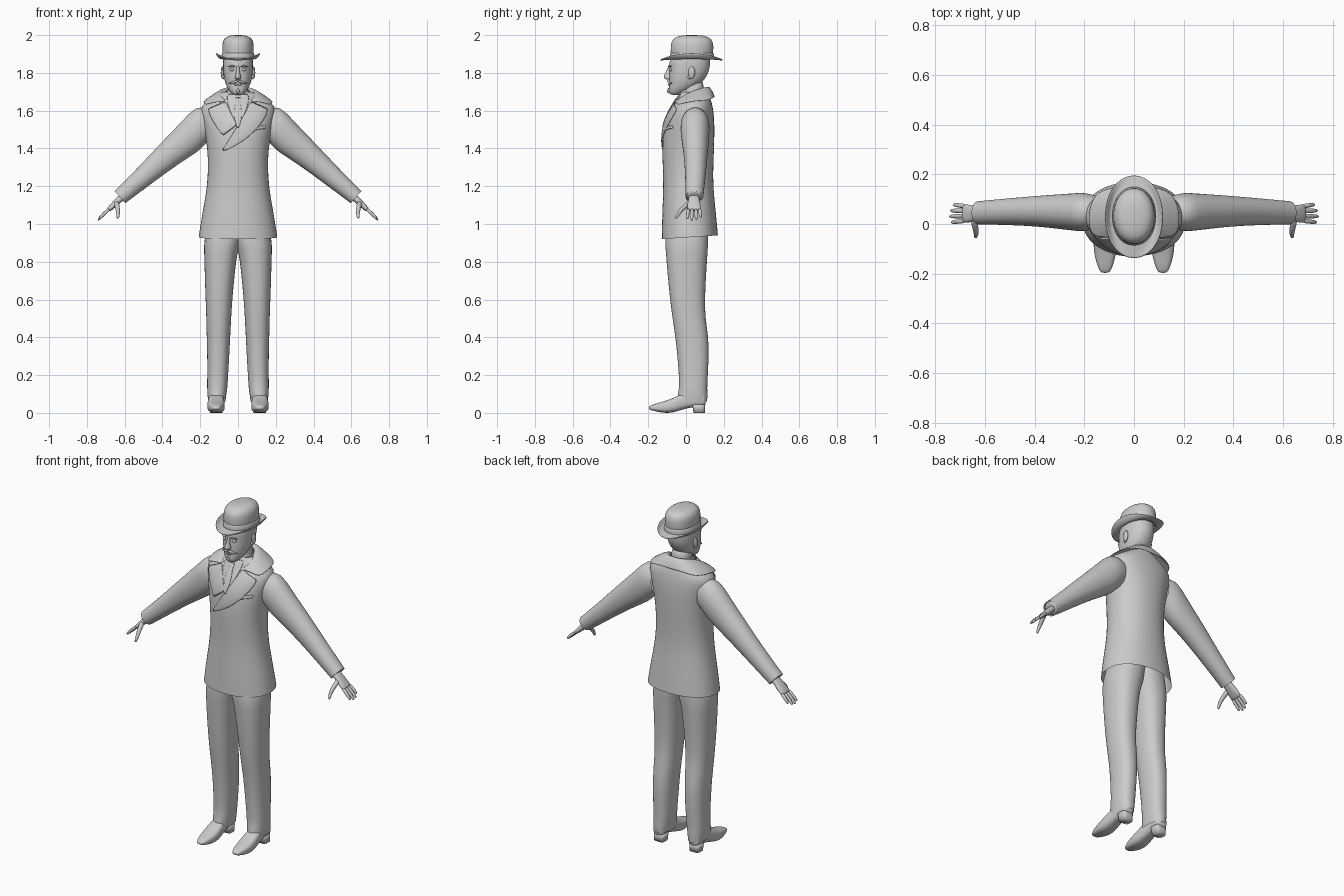
import bpy, math
from mathutils import Vector as V
from mathutils.bvhtree import BVHTree


def ring(c, u, v, n=2.0, seg=24):
    """Superellipse of points around c with half axes u and v."""
    c, u, v, out = V(c), V(u), V(v), []
    for i in range(seg):
        a = 2 * math.pi * i / seg
        ca, sa = math.cos(a), math.sin(a)
        out.append(c + u * math.copysign(abs(ca) ** (2 / n), ca)
                   + v * math.copysign(abs(sa) ** (2 / n), sa))
    return out


def flat(z, hx, yf, yb, cx=0, n=2.2, tilt=0):
    return ring((cx, (yf + yb) / 2, z), (hx, 0, 0), (0, (yb - yf) / 2, tilt), n)


def skin(name, rings, cap=True, loop=True, mirror=False, solid=0, sub=1):
    """Join rows of points into one smooth surface."""
    n = len(rings[0])
    verts = [p for r in rings for p in r]
    faces = []
    for k in range(len(rings) - 1):
        for i in range(n if loop else n - 1):
            j = (i + 1) % n
            faces.append((k * n + i, k * n + j, (k + 1) * n + j, (k + 1) * n + i))
    if cap and loop:
        faces.append(tuple(reversed(range(n))))
        faces.append(tuple(range(len(verts) - n, len(verts))))
    me = bpy.data.meshes.new(name)
    me.from_pydata(verts, [], faces)
    me.polygons.foreach_set("use_smooth", [True] * len(faces))
    ob = bpy.data.objects.new(name, me)
    bpy.context.collection.objects.link(ob)
    if solid:
        m = ob.modifiers.new("thickness", 'SOLIDIFY')
        m.thickness, m.offset = solid, 0
    if mirror:
        m = ob.modifiers.new("mirror", 'MIRROR')
        m.use_mirror_merge = False
    if sub:
        m = ob.modifiers.new("smooth", 'SUBSURF')
        m.levels = m.render_levels = sub
    return ob


def tube(name, pts, radii, mirror=False, seg=10):
    pts, rows = [V(p) for p in pts], []
    for i, p in enumerate(pts):
        d = pts[min(i + 1, len(pts) - 1)] - pts[max(i - 1, 0)]
        q = d.to_track_quat('Z', 'Y')
        r = radii[i]
        rows.append(ring(p, q @ V((r, 0, 0)), q @ V((0, r, 0)), 2, seg))
    return skin(name, rows, mirror=mirror)


# coat body
torso = [flat(*r) for r in [
    (.93, .21, -.13, .17, 0, 2.2, .01), (1.0, .2, -.128, .165), (1.1, .182, -.125, .155),
    (1.2, .165, -.121, .145), (1.3, .159, -.124, .145), (1.4, .163, -.127, .15),
    (1.5, .18, -.12, .152), (1.57, .196, -.1, .15), (1.625, .203, -.07, .142),
    (1.66, .15, -.045, .132), (1.70, .085, -.03, .115)]]
coat = skin("coat_body", torso, cap=False)
bvh = BVHTree.FromPolygons([v.co for v in coat.data.vertices],
                           [p.vertices[:] for p in coat.data.polygons])


def patch(name, left, right, off, cols=6, solid=.005, side=1):
    """Cloth between two (x, z) edges, laid on the front of the coat."""
    rows, y = [], 0
    for a, b in zip(left, right):
        row = []
        for i in range(cols + 1):
            t = i / cols
            x, z = side * (a[0] + (b[0] - a[0]) * t), a[1] + (b[1] - a[1]) * t
            hit = bvh.ray_cast(V((x, -1, z)), V((0, 1, 0)))[0]
            y = hit.y if hit else y
            row.append(V((x, y - off, z)))
        rows.append(row)
    return skin(name, rows, loop=False, solid=solid)


# shirt, tie and lapels
patch("shirt_front", [(-.06, 1.69), (-.06, 1.65), (-.04, 1.59), (-.005, 1.51)],
      [(.06, 1.69), (.06, 1.65), (.04, 1.59), (.005, 1.51)], .003)
patch("tie", [(-.016, 1.67), (-.011, 1.64), (-.022, 1.6), (-.018, 1.55), (-.005, 1.51)],
      [(.016, 1.67), (.011, 1.64), (.022, 1.6), (.018, 1.55), (.005, 1.51)], .009)
skin("shirt_collar", [flat(1.66, .066, -.045, .1), flat(1.69, .062, -.038, .1),
                      flat(1.71, .06, -.03, .1)], cap=False)
patch("left_lapel", [(.065, 1.655), (.035, 1.58), (0, 1.525), (-.04, 1.46), (-.085, 1.39)],
      [(.165, 1.61), (.14, 1.55), (.09, 1.49), (.02, 1.43), (-.075, 1.385)], .009)
patch("right_lapel", [(.065, 1.655), (.035, 1.58), (0, 1.525)],
      [(.165, 1.61), (.14, 1.55), (.08, 1.46)], .006, side=-1)
patch("breast_pocket", [(.085, 1.515), (.085, 1.495)], [(.15, 1.525), (.15, 1.505)], .004)

# turned-down coat collar: inner, fold and outer edges
inner = [(0, .1, 1.71), (.05, .09, 1.71), (.07, .04, 1.695), (.07, -.01, 1.67), (.062, -.05, 1.65)]
fold = [(0, .12, 1.732), (.05, .11, 1.73), (.088, .05, 1.718), (.1, -.015, 1.685), (.09, -.06, 1.645)]
outer = [(0, .152, 1.67), (.09, .15, 1.672), (.165, .125, 1.65), (.19, .03, 1.652), (.175, -.05, 1.625)]


def u_shape(e):
    return [V((-x, y, z)) for x, y, z in reversed(e[1:])] + [V(p) for p in e]


skin("coat_collar", [u_shape(inner), u_shape(fold),
                     [(a + b) / 2 + V((0, 0, .008)) for a, b in zip(u_shape(fold), u_shape(outer))],
                     u_shape(outer)], loop=False, solid=.006, sub=2)


# sleeves and cuffs: x, z, lean, half height, half depth, centre y
def sleeve(rows):
    return [ring((x, y, z), (rp * math.sin(a), 0, rp * math.cos(a)), (0, ry, 0), 2.1)
            for x, z, a, rp, ry, y in rows]


skin("sleeve", sleeve([
    (.15, 1.53, .05, .08, .065, .048), (.2, 1.525, .2, .108, .08, .048),
    (.25, 1.465, .5, .092, .075, .048), (.36, 1.375, .78, .073, .064, .052),
    (.5, 1.25, .78, .055, .054, .05), (.625, 1.142, .72, .043, .047, .045)]),
    cap=False, mirror=True)
skin("cuff_lining", sleeve([(.625, 1.142, .72, .043, .047, .045), (.618, 1.148, .72, .036, .04, .045),
                            (.58, 1.18, .72, .03, .034, .045)]), mirror=True)

# hands
W, D, P = V((.605, .042, 1.152)), V((.72, 0, -.694)), V((.694, 0, .72))
skin("palm", [ring(W + D * s, P * t, (0, ry, 0), 2.5, 16) for s, ry, t in
              [(-.03, .026, .02), (.03, .028, .018), (.07, .036, .016), (.105, .037, .013), (.115, .035, .01)]],
     mirror=True)
for i, (name, length) in enumerate([("index", .08), ("middle", .09), ("ring", .085), ("little", .068)]):
    b = W + D * .1 + V((0, -.029 + .0195 * i, 0))
    spread = V((0, (i - 1.5) * .004, 0))
    tube(name + "_finger", [b, b + D * length * .5 + spread * .5 + P * .003, b + D * length * .9 + spread,
                            b + D * length + spread], [.0105, .0095, .008, .004], mirror=True)
tube("thumb", [(.645, .03, 1.12), (.64, -.005, 1.095), (.634, -.035, 1.065), (.636, -.051, 1.035),
               (.637, -.054, 1.028)], [.014, .014, .011, .008, .004], mirror=True)

# trousers: z, inner x, outer x, front y, back y
skin("trouser_leg", [flat(z, (b - a) / 2, f, k, (a + b) / 2, 2.3) for z, a, b, f, k in [
    (1.02, -.03, .155, -.1, .12), (.9, -.02, .182, -.112, .118), (.86, .002, .18, -.108, .116),
    (.75, .016, .177, -.1, .108), (.6, .03, .172, -.085, .1), (.5, .036, .168, -.072, .103),
    (.4, .041, .166, -.056, .12), (.3, .046, .163, -.046, .121), (.2, .052, .163, -.038, .116),
    (.13, .056, .164, -.036, .112), (.095, .062, .162, -.046, .115), (.06, .066, .158, -.044, .112)]],
    cap=False, mirror=True)

# shoes: y, half width, bottom, top
skin("shoe", [ring((.116, y, (a + b) / 2), (w, 0, 0), (0, 0, (b - a) / 2), 2.8) for y, w, a, b in [
    (-.197, .014, .02, .033), (-.185, .025, .014, .041), (-.15, .037, .005, .052),
    (-.11, .046, -.001, .063), (-.07, .047, .001, .078), (-.03, .043, .014, .1), (.02, .036, .028, .115),
    (.07, .037, .035, .115), (.095, .034, .036, .11), (.104, .026, .038, .1)]], mirror=True)
heel = skin("shoe_heel", [flat(z, w, f, .1, .116, 3.5) for z, w, f in
                          [(0, .033, .04), (.025, .034, .036), (.045, .036, .03)]], mirror=True, sub=0)

# head and neck
skin("neck", [flat(1.62, .06, -.03, .1), flat(1.69, .054, -.02, .092), flat(1.77, .058, -.02, .1)])
skin("head", [flat(*r) for r in [
    (1.683, .022, -.078, -.035), (1.69, .034, -.088, -.015), (1.71, .05, -.092, .03),
    (1.735, .064, -.089, .07), (1.765, .073, -.091, .1), (1.8, .078, -.091, .118),
    (1.825, .079, -.088, .126), (1.85, .08, -.092, .128), (1.89, .078, -.078, .13), (1.93, .06, -.05, .1)]])
skin("nose", [flat(z, w, f, -.07, 0, 2) for z, w, f in [
    (1.838, .008, -.094), (1.82, .008, -.1), (1.795, .011, -.112), (1.778, .018, -.121),
    (1.768, .017, -.112), (1.764, .01, -.098)]])


def ball(name, c, r, n=12):
    rows = [ring(V(c) + V((0, 0, r[2] * math.sin(t))), (r[0] * math.cos(t), 0, 0), (0, r[1] * math.cos(t), 0), 2, n)
            for t in [math.pi * (i / 8 - .5) * .97 for i in range(9)]]
    return skin(name, rows, mirror=True)


ball("eye", (.031, -.08, 1.817), (.014, .01, .008))
ball("ear", (.083, .03, 1.802), (.009, .019, .033))
ball("ear_lobe", (.079, .02, 1.778), (.008, .011, .012))
tube("eyebrow", [(.013, -.093, 1.832), (.032, -.09, 1.839), (.053, -.075, 1.832)], [.004, .006, .003], True)
tube("moustache", [(0, -.096, 1.757), (.02, -.093, 1.753), (.04, -.083, 1.744), (.052, -.073, 1.748)],
     [.007, .007, .005, .002], True)
tube("lip", [(0, -.093, 1.737), (.014, -.09, 1.738), (.025, -.084, 1.741)], [.006, .005, .002], True)
tube("goatee", [(0, -.092, 1.726), (0, -.094, 1.71), (0, -.09, 1.69)], [.005, .011, .006])

# bowler hat: crown, band and rolled brim
skin("hat_crown", [flat(z, w, f, b, 0, 2.1) for z, w, f, b in [
    (1.872, .086, -.085, .148), (1.91, .083, -.081, .144), (1.94, .085, -.083, .147),
    (1.97, .081, -.077, .142), (1.989, .066, -.058, .124), (1.998, .042, -.025, .09),
    (2.0, .015, .012, .05)]], cap=True)
skin("hat_band", [flat(z, w, f, b, 0, 2.1) for z, w, f, b in [
    (1.875, .088, -.087, .15), (1.882, .089, -.088, .151), (1.903, .087, -.085, .148),
    (1.907, .083, -.081, .144)]], cap=False)
brim = []
for t in (0, .3, .6, .85, 1):
    row = ring((0, .029, 1.877), (.08 + .036 * t, 0, 0), (0, .11 + .057 * t, 0), 2.1, 32)
    for p in row:
        s = min(1, abs(p.x) / (.08 + .036 * t))
        p.z += .028 * t ** 2 * s ** 2 - .009 * t * (1 - s * s) - .006 * math.sin(math.pi * t) * s
    brim.append(row)
skin("hat_brim", brim, cap=False, solid=.007)
